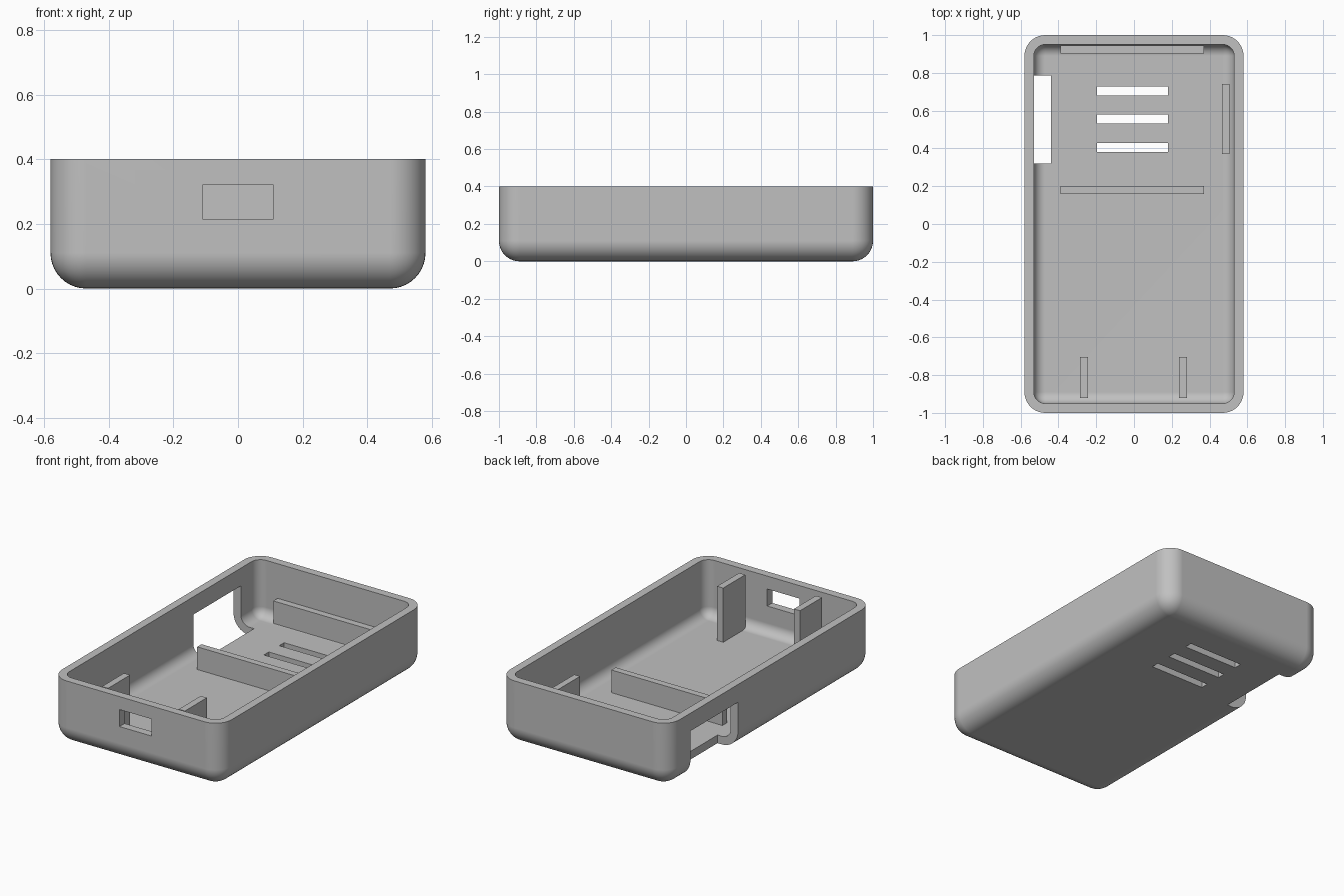
import bpy
import bmesh
from math import radians

old = bpy.data.objects.get("Cube")
if old:
    bpy.data.objects.remove(old, do_unlink=True)

# Single plastic colour
plastic = bpy.data.materials.new("grey_plastic")
plastic.use_nodes = True
GREY = (0.53, 0.53, 0.53, 1)
plastic.diffuse_color = GREY
plastic.node_tree.nodes["Principled BSDF"].inputs["Base Color"].default_value = GREY

LENGTH, WIDTH, HEIGHT = 2.0, 1.16, 0.4
WALL = 0.05
RADIUS = 0.11
RIB_TOP, POST_TOP = 0.19, 0.385


def box(name, x, y, z, radius=0):
    """Box from (min, max) ranges; a radius rounds all but the top edges."""
    bm = bmesh.new()
    bmesh.ops.create_cube(bm, size=1)
    for v in bm.verts:
        v.co = [r[0] if c < 0 else r[1] for c, r in zip(v.co, (x, y, z))]
    if radius:
        edges = [e for e in bm.edges if min(v.co.z for v in e.verts) < z[1]]
        bmesh.ops.bevel(bm, geom=edges, offset=radius, segments=10,
                        profile=0.5, affect='EDGES')
    bmesh.ops.recalc_face_normals(bm, faces=bm.faces)
    mesh = bpy.data.meshes.new(name)
    bm.to_mesh(mesh)
    bm.free()
    mesh.materials.append(plastic)
    obj = bpy.data.objects.new(name, mesh)
    bpy.context.collection.objects.link(obj)
    return obj


def activate(obj):
    bpy.ops.object.select_all(action='DESELECT')
    obj.select_set(True)
    bpy.context.view_layer.objects.active = obj


def cut(target, cutter):
    """Subtract the cutter from the target and discard it."""
    cutter.hide_render = True
    activate(target)
    mod = target.modifiers.new("cut", 'BOOLEAN')
    mod.operation = 'DIFFERENCE'
    mod.solver = 'EXACT'
    mod.object = cutter
    bpy.ops.object.modifier_apply(modifier=mod.name)
    bpy.data.objects.remove(cutter, do_unlink=True)


# Hollow tray with rounded corners and rounded bottom edge
hx, hy = WIDTH / 2, LENGTH / 2
tray = box("case_tray", (-hx, hx), (-hy, hy), (0, HEIGHT), RADIUS)
ix, iy = hx - WALL, hy - WALL
cut(tray, box("cavity", (-ix, ix), (-iy, iy), (WALL, HEIGHT + 0.2), RADIUS - WALL))

# Front port, side opening and floor vents
cut(tray, box("port_cutter", (-0.11, 0.11), (-1.1, -0.9), (0.215, 0.32)))
cut(tray, box("side_cutter", (-0.7, -0.44), (0.32, 0.785), (-0.1, 0.29)))
for y in (0.405, 0.555, 0.705):
    cut(tray, box("vent_cutter", (-0.195, 0.18), (y - 0.024, y + 0.024), (-0.1, 0.1)))

activate(tray)
bpy.ops.object.shade_smooth_by_angle(angle=radians(30))
normals = tray.modifiers.new("flat_walls", 'WEIGHTED_NORMAL')
normals.keep_sharp = True

# Cross ribs, side rib and front posts, sunk into the floor
BASE = 0.03
for name, y in (("middle_rib", 0.18), ("back_rib", 0.923)):
    box(name, (-0.39, 0.37), (y - 0.021, y + 0.021), (BASE, RIB_TOP))
box("side_rib", (0.465, 0.505), (0.37, 0.74), (BASE, RIB_TOP))
for name, x in (("left_post", 0.26), ("right_post", -0.265)):
    box(name, (x - 0.021, x + 0.021), (-0.92, -0.705), (BASE, POST_TOP))
